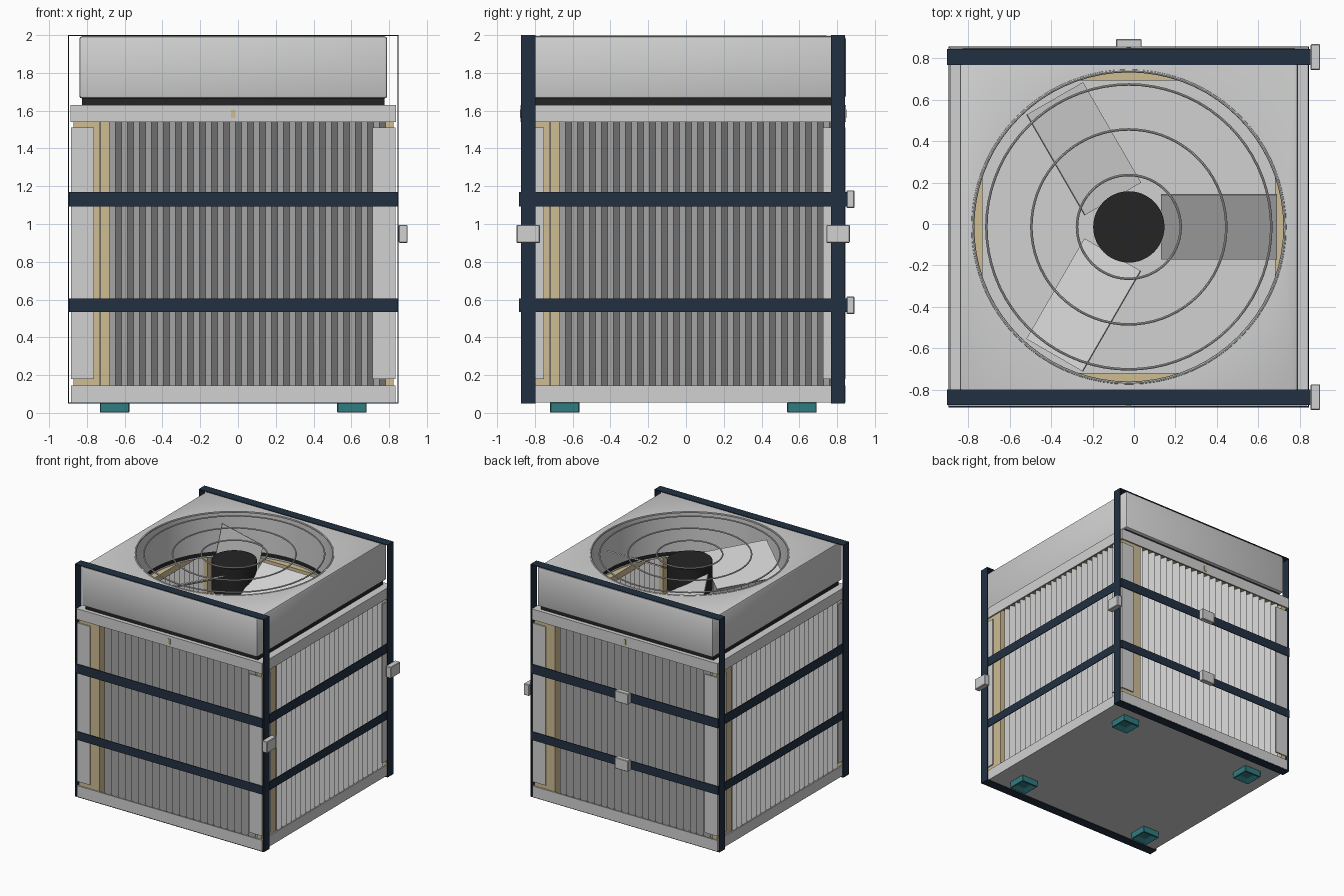
import bpy, bmesh, math
from mathutils import Matrix, Vector

cube = bpy.data.objects.get("Cube")
if cube:
    bpy.data.objects.remove(cube, do_unlink=True)

CENTRE = Matrix.Translation((-0.025, -0.014, 0))


def material(name, rgb):
    m = bpy.data.materials.new(name)
    m.use_nodes = True
    colour = (*rgb, 1)
    m.diffuse_color = colour
    m.node_tree.nodes["Principled BSDF"].inputs["Base Color"].default_value = colour
    return m


GREY = material("light_grey", (0.63, 0.64, 0.63))
CARD = material("tan_card", (0.62, 0.51, 0.29))
NAVY = material("navy_webbing", (0.016, 0.03, 0.054))
BLACK = material("black", (0.018, 0.018, 0.018))
TEAL = material("teal_rubber", (0.03, 0.2, 0.22))


def finish(name, bm, mat, matrix=Matrix()):
    """Turn a bmesh into an object placed around the body centre."""
    bmesh.ops.recalc_face_normals(bm, faces=bm.faces)
    mesh = bpy.data.meshes.new(name)
    bm.to_mesh(mesh)
    bm.free()
    ob = bpy.data.objects.new(name, mesh)
    bpy.context.collection.objects.link(ob)
    mesh.materials.append(mat)
    ob.matrix_world = CENTRE @ matrix
    return ob


def add_box(bm, x, y, z):
    """Box given as (low, high) ranges."""
    size = Vector((x[1] - x[0], y[1] - y[0], z[1] - z[0]))
    mid = Vector((sum(x), sum(y), sum(z))) / 2
    bmesh.ops.create_cube(bm, size=1, matrix=Matrix.Translation(mid) @ Matrix.Diagonal((*size, 1)))


def boxes(name, mat, ranges, matrix=Matrix()):
    bm = bmesh.new()
    for r in ranges:
        add_box(bm, *r)
    return finish(name, bm, mat, matrix)


def cylinder(name, mat, radius, low, high, sides=64):
    bm = bmesh.new()
    bmesh.ops.create_cone(bm, cap_ends=True, segments=sides, radius1=radius, radius2=radius,
                          depth=high - low, matrix=Matrix.Translation((0, 0, (low + high) / 2)))
    return finish(name, bm, mat)


def activate(ob):
    bpy.ops.object.select_all(action='DESELECT')
    ob.select_set(True)
    bpy.context.view_layer.objects.active = ob


def smooth(ob):
    activate(ob)
    bpy.ops.object.shade_smooth_by_angle(angle=math.radians(30))


def bevel(ob, width, segments=2):
    mod = ob.modifiers.new("bevel", 'BEVEL')
    mod.width, mod.segments = width, segments
    activate(ob)
    bpy.ops.object.modifier_apply(modifier=mod.name)


def cut(ob, cutter):
    cutter.hide_render = True
    mod = ob.modifiers.new("cut", 'BOOLEAN')
    mod.operation, mod.solver, mod.object = 'DIFFERENCE', 'EXACT', cutter
    activate(ob)
    bpy.ops.object.modifier_apply(modifier=mod.name)
    bpy.data.objects.remove(cutter, do_unlink=True)


def span(h):
    return (-h, h)


# Base tray and upper cap, both hollow with a lip around the filters
tray = boxes("base_tray", GREY, [(span(0.859), span(0.859), (0.056, 0.145))])
cut(tray, boxes("tray_cutter", GREY, [(span(0.848), span(0.848), (0.066, 0.3))]))
cap = boxes("upper_cap", GREY, [(span(0.862), span(0.862), (1.54, 1.63))])
cut(cap, boxes("cap_cutter", GREY, [(span(0.85), span(0.85), (1.4, 1.618))]))
cut(cap, cylinder("cap_hole", GREY, 0.756, 1.5, 1.8))

# Dark gasket and fan housing with a round opening
gasket = boxes("gasket", BLACK, [(span(0.8), span(0.83), (1.63, 1.666))])
cut(gasket, cylinder("gasket_hole", BLACK, 0.756, 1.5, 1.8))
housing = boxes("fan_housing", GREY, [(span(0.815), span(0.86), (1.664, 1.994))])
bevel(housing, 0.015)
cut(housing, cylinder("housing_hole", GREY, 0.755, 1.5, 2.2, 96))
smooth(housing)


def ring(name, radius, wire, z):
    bpy.ops.mesh.primitive_torus_add(major_radius=radius, minor_radius=wire,
                                     major_segments=72, minor_segments=8)
    ob = bpy.context.object
    ob.name = name
    ob.matrix_world = CENTRE @ Matrix.Translation((0, 0, z))
    ob.data.materials.append(GREY)
    smooth(ob)


# Opening rim and guard rings
ring("opening_rim", 0.753, 0.008, 1.991)
for i, radius in enumerate((0.25, 0.47, 0.687)):
    ring(f"guard_ring_{i + 1}", radius, 0.006, 1.988)

# Fan hub and three pitched blades
smooth(cylinder("fan_hub", BLACK, 0.172, 1.7, 1.94, 48))
for i in range(3):
    turn = (Matrix.Rotation(i * math.tau / 3, 4, 'Z') @ Matrix.Translation((0, 0, 1.815))
            @ Matrix.Rotation(math.radians(29), 4, 'X'))
    boxes(f"fan_blade_{i + 1}", GREY, [((0.155, 0.715), span(0.178), span(0.005))], turn)

# Four pleated filters in a pinwheel, with a corner post at each turn
PLEATS = 23
for k, side in enumerate(("front", "right", "back", "left")):
    turn = Matrix.Rotation(k * math.pi / 2, 4, 'Z')
    deep = (-0.847, -0.705)
    boxes(f"{side}_filter_frame", CARD, [
        ((-0.704, -0.655), deep, (0.067, 1.617)),
        ((0.805, 0.847), deep, (0.067, 1.617)),
        ((-0.655, 0.805), deep, (0.067, 0.11)),
        ((-0.655, 0.805), deep, (1.565, 1.617))], turn)
    bm = bmesh.new()
    columns = []
    for i in range(2 * PLEATS + 1):
        x = -0.655 + 1.46 * i / (2 * PLEATS)
        y = -0.832 if i % 2 else -0.742
        columns.append([bm.verts.new((x, y, z)) for z in (0.1, 1.57)])
    for a, b in zip(columns, columns[1:]):
        bm.faces.new((a[0], b[0], b[1], a[1]))
    finish(f"{side}_filter_pleats", bm, GREY, turn)
    boxes(f"{side}_corner_post", GREY, [
        ((-0.858, -0.738), (-0.858, -0.848), (0.18, 1.51)),
        ((-0.858, -0.848), (-0.858, -0.738), (0.18, 1.51))], turn)

# Small tan tabs on the cap, front and back
for name, s in (("front", -1), ("back", 1)):
    boxes(f"{name}_cap_tab", CARD, [(span(0.011), sorted((s * 0.86, s * 0.865)), (1.56, 1.606))])

# Horizontal straps around the body, each with a buckle on the back
T = 0.006
for name, low, high in (("lower", 0.535, 0.605), ("upper", 1.093, 1.17)):
    z = (low, high)
    boxes(f"{name}_strap", NAVY, [
        (span(0.87), (-0.87, -0.87 + T), z), (span(0.87), (0.87 - T, 0.87), z),
        ((-0.87, -0.87 + T), span(0.87), z), ((0.87 - T, 0.87), span(0.87), z)])
    mid = (low + high) / 2
    bevel(boxes(f"{name}_strap_buckle", GREY,
                [(span(0.062), (0.864, 0.906), (mid - 0.046, mid + 0.046))]), 0.004, 1)

# Upright straps over the top and under the base, each with a side buckle
for name, y in (("front", -0.821), ("back", 0.819)):
    w = (y - 0.038, y + 0.038)
    boxes(f"{name}_upright_strap", NAVY, [
        ((-0.876, -0.876 + T), w, (0.05, 2)), ((0.876 - T, 0.876), w, (0.05, 2)),
        (span(0.876), w, (0.05, 0.05 + T)), (span(0.876), w, (2 - T, 2))])
    bevel(boxes(f"{name}_upright_buckle", GREY,
                [((0.876, 0.923), (y - 0.062, y + 0.062), (0.9, 0.995))]), 0.004, 1)

# Rubber feet with a recessed screw pocket
for sx in (-1, 1):
    for sy in (-1, 1):
        bm = bmesh.new()
        add_box(bm, span(0.078), span(0.078), (0, 0.057))
        sole = min(bm.faces, key=lambda f: f.calc_center_median().z)
        bmesh.ops.inset_region(bm, faces=[sole], thickness=0.06)
        bmesh.ops.translate(bm, verts=sole.verts, vec=(0, 0, 0.025))
        name = ("front" if sy < 0 else "back") + ("_left" if sx > 0 else "_right") + "_foot"
        bevel(finish(name, bm, TEAL, Matrix.Translation((sx * 0.628, sy * 0.628, 0))), 0.004, 1)
